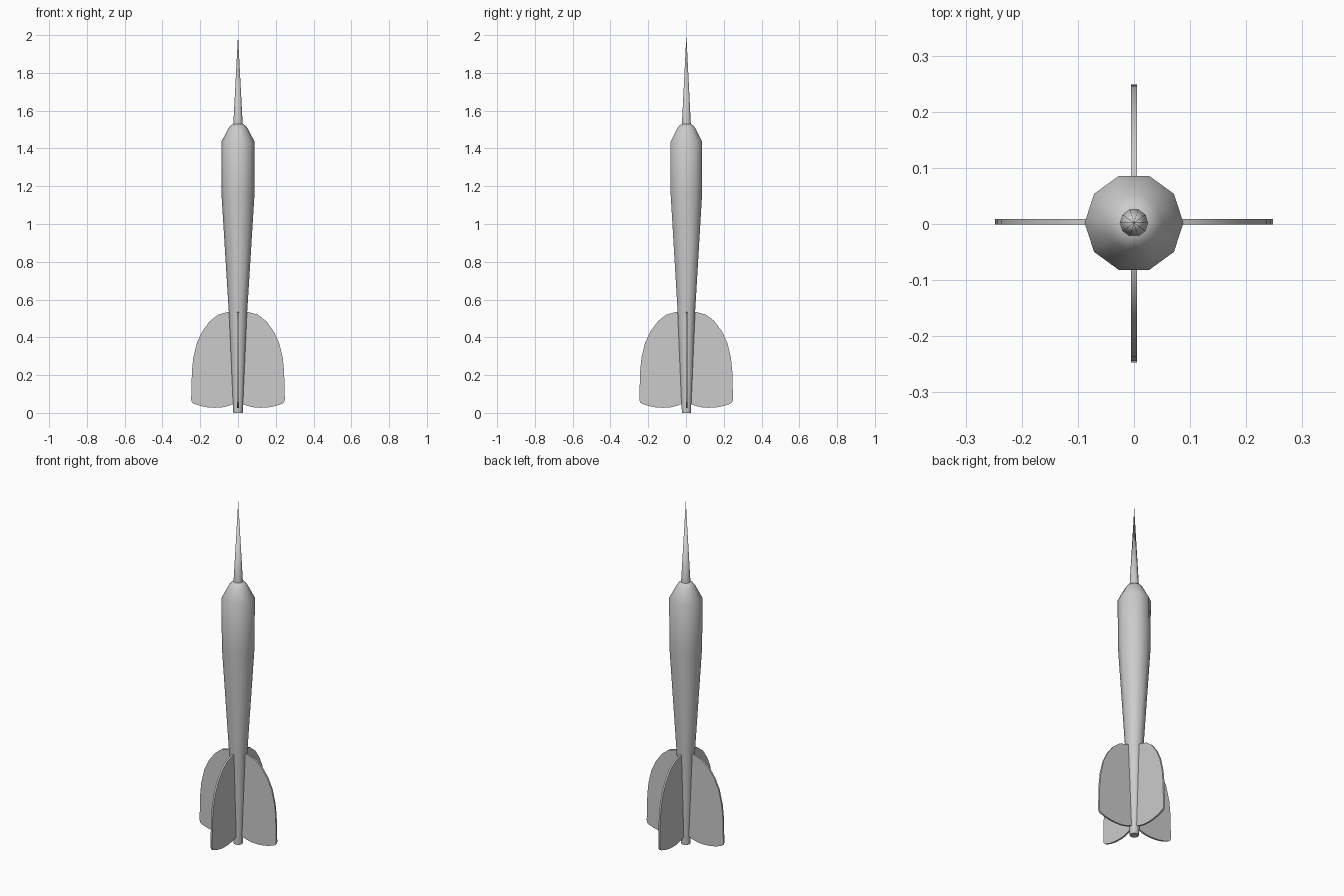
import bpy, bmesh, math
from mathutils import Matrix

if "Cube" in bpy.data.objects:
    bpy.data.objects.remove(bpy.data.objects["Cube"])

SIDES = 10
CENTRE_Y = 0.002


def finish(name, bm, angle):
    bmesh.ops.recalc_face_normals(bm, faces=bm.faces)
    mesh = bpy.data.meshes.new(name)
    bm.to_mesh(mesh)
    bm.free()
    obj = bpy.data.objects.new(name, mesh)
    bpy.context.collection.objects.link(obj)
    bpy.ops.object.select_all(action='DESELECT')
    obj.select_set(True)
    bpy.context.view_layer.objects.active = obj
    bpy.ops.object.shade_smooth_by_angle(angle=math.radians(angle))
    return obj


def lathe(name, profile, tip=None):
    """Ten-sided turned part with capped ends; optional pointed tip."""
    bm = bmesh.new()
    rings = []
    for r, z in profile:
        rings.append([bm.verts.new((r * math.cos(2 * math.pi * i / SIDES),
                                    r * math.sin(2 * math.pi * i / SIDES) + CENTRE_Y, z))
                      for i in range(SIDES)])
    for a, b in zip(rings, rings[1:]):
        for i in range(SIDES):
            j = (i + 1) % SIDES
            bm.faces.new((a[i], a[j], b[j], b[i]))
    bm.faces.new(rings[0][::-1])
    if tip is None:
        bm.faces.new(rings[-1])
    else:
        point = bm.verts.new((0, CENTRE_Y, tip))
        for i in range(SIDES):
            bm.faces.new((rings[-1][i], rings[-1][(i + 1) % SIDES], point))
    return finish(name, bm, 37)


# Tapered barrel with rounded shoulder
lathe("barrel", [(0.025, 0), (0.049, 0.54), (0.087, 1.15), (0.088, 1.435),
                 (0.050, 1.508), (0.040, 1.52), (0.025, 1.53)])

# Needle point
lathe("needle", [(0.025, 1.525)], tip=2.0)

# Four rounded tail fins
OUTLINE = [(0.012, 0.05), (0.027, 0.046), (0.05, 0.037), (0.085, 0.029), (0.12, 0.027),
           (0.16, 0.029), (0.20, 0.037), (0.235, 0.049), (0.244, 0.057),
           (0.248, 0.07), (0.244, 0.22), (0.237, 0.29), (0.218, 0.37),
           (0.19, 0.43), (0.15, 0.485), (0.105, 0.52), (0.055, 0.534), (0.03, 0.535)]
THICK = 0.010


def fin(name, turn, offset_y):
    bm = bmesh.new()
    face = bm.faces.new([bm.verts.new((x, -THICK / 2, z)) for x, z in OUTLINE])
    new = bmesh.ops.extrude_face_region(bm, geom=[face])["geom"]
    bmesh.ops.translate(bm, vec=(0, THICK, 0),
                        verts=[v for v in new if isinstance(v, bmesh.types.BMVert)])
    bm.transform(Matrix.Translation((0, offset_y, 0)) @
                 Matrix.Rotation(math.radians(turn), 4, 'Z'))
    finish(name, bm, 30)


for label, turn, off in (("right", 0, 0.004), ("back", 90, 0.001),
                         ("left", 180, 0.004), ("front", 270, 0.001)):
    fin(label + "_fin", turn, off)
